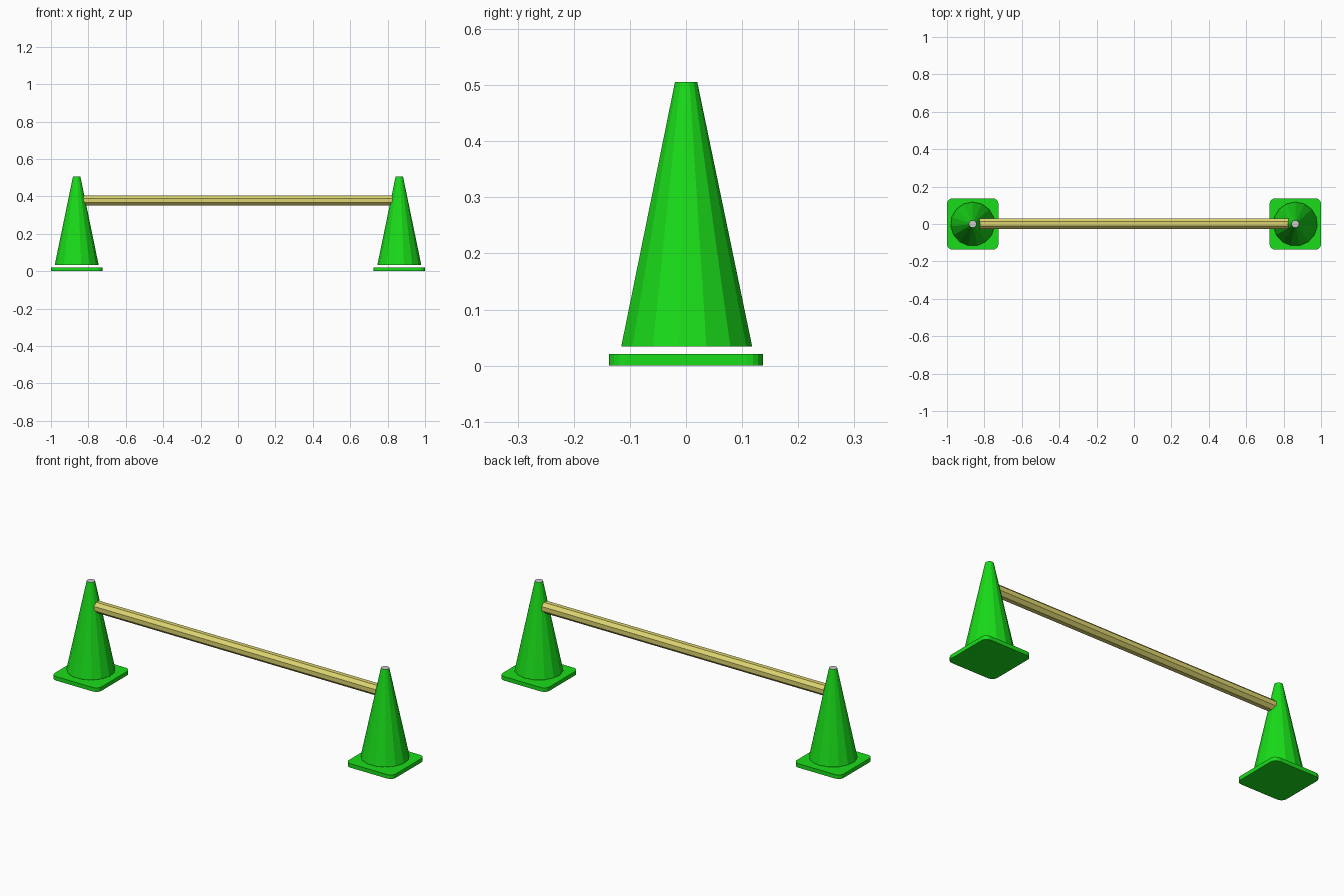
import bpy, bmesh
from math import sin, cos, pi, radians
from mathutils import Matrix

if "Cube" in bpy.data.objects:
    bpy.data.objects.remove(bpy.data.objects["Cube"])


def material(name, color):
    m = bpy.data.materials.new(name)
    m.diffuse_color = color
    m.use_nodes = True
    m.node_tree.nodes["Principled BSDF"].inputs["Base Color"].default_value = m.diffuse_color
    return m


green = material("green_plastic", (0.01, 0.72, 0.01, 1))
yellow = material("pale_yellow", (0.72, 0.66, 0.16, 1))
grey = material("grey", (0.6, 0.6, 0.6, 1))


def make_object(name, bm, mats, loc):
    bmesh.ops.recalc_face_normals(bm, faces=bm.faces)
    me = bpy.data.meshes.new(name)
    bm.to_mesh(me)
    bm.free()
    for m in mats:
        me.materials.append(m)
    ob = bpy.data.objects.new(name, me)
    ob.location = loc
    bpy.context.collection.objects.link(ob)
    return ob


def frustum(sides, r1, r2, length):
    # first vertex points along +y
    bm = bmesh.new()
    rings = []
    for r, z in ((r1, 0), (r2, length)):
        rings.append([bm.verts.new((r * sin(2 * pi * i / sides), r * cos(2 * pi * i / sides), z))
                      for i in range(sides)])
    a, b = rings
    for i in range(sides):
        j = (i + 1) % sides
        bm.faces.new((a[i], a[j], b[j], b[i]))
    bm.faces.new(a)
    top = bm.faces.new(b)
    return bm, top


for side, sx in (("left", -1), ("right", 1)):
    x = sx * 0.8625
    # square base plate with rounded corners
    bm = bmesh.new()
    bmesh.ops.create_cube(bm, size=1, matrix=Matrix.Diagonal((0.275, 0.275, 0.021, 1)))
    corners = [e for e in bm.edges if abs(e.verts[0].co.z - e.verts[1].co.z) > 0.01]
    bmesh.ops.bevel(bm, geom=corners, offset=0.03, segments=4, profile=0.5, affect='EDGES')
    make_object(side + "_base", bm, [green], (x, 0, 0.0105))
    # fifteen-sided cone floating just above the base, grey cap on top
    bm, top = frustum(15, 0.118, 0.020, 0.472)
    top.material_index = 1
    make_object(side + "_cone", bm, [green, grey], (x, 0, 0.034))

# octagonal crossbar
bm, top = frustum(8, 0.030, 0.030, 1.652)
bmesh.ops.rotate(bm, verts=bm.verts, matrix=Matrix.Rotation(radians(22.5), 3, 'Z'))
bmesh.ops.rotate(bm, verts=bm.verts, matrix=Matrix.Rotation(radians(90), 3, 'Y'))
make_object("crossbar", bm, [yellow], (-0.826, 0.001, 0.378))
